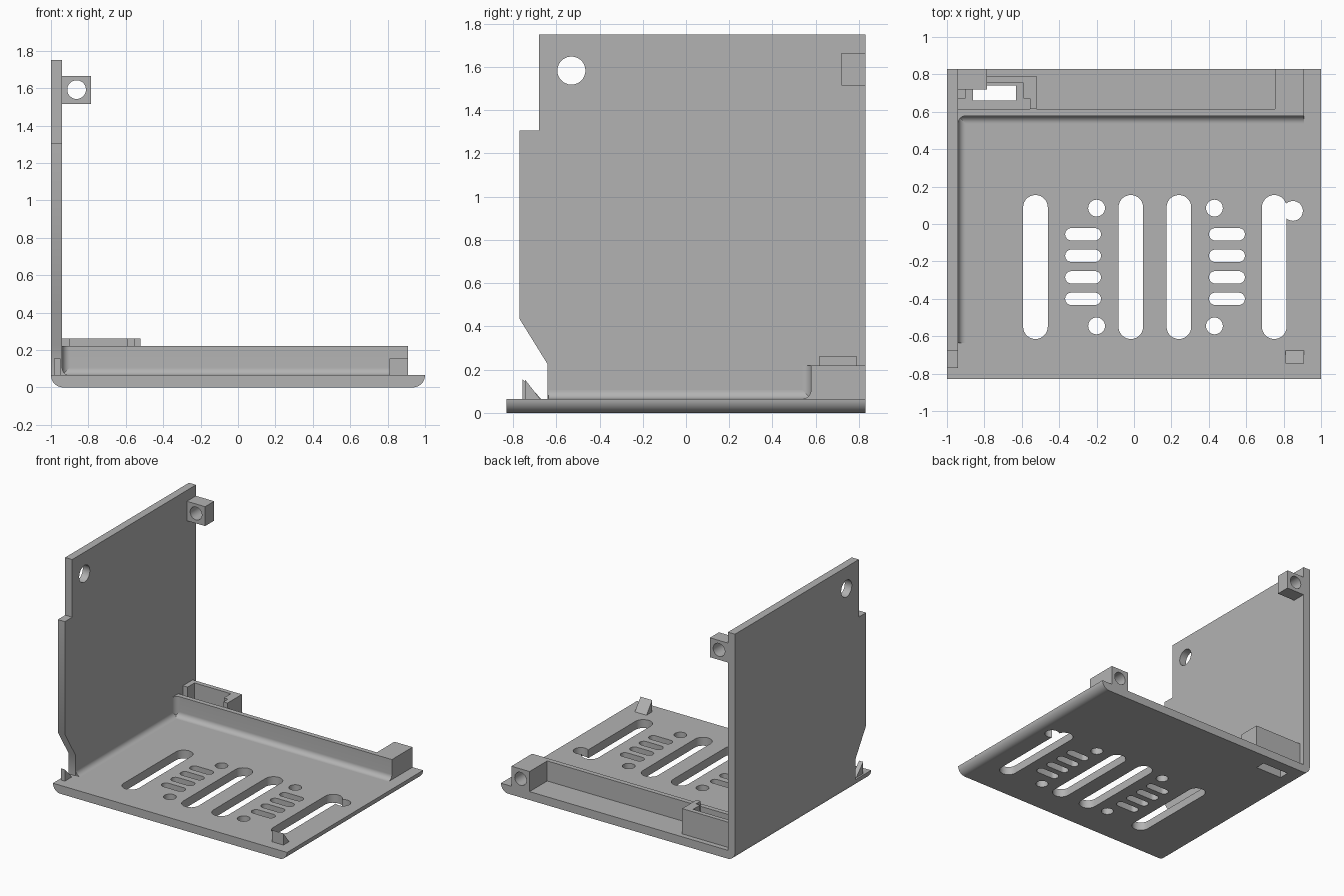
import bpy, bmesh
from math import sin, cos, pi
from mathutils import Vector

if "Cube" in bpy.data.objects:
    bpy.data.objects.remove(bpy.data.objects["Cube"])

grey = bpy.data.materials.new("plain_grey")
grey.use_nodes = True
grey.diffuse_color = (0.45, 0.45, 0.45, 1)
grey.node_tree.nodes["Principled BSDF"].inputs["Base Color"].default_value = grey.diffuse_color


def arc(cx, cy, r, start, end, n=10):
    angles = [start + (end - start) * i / n for i in range(n + 1)]
    return [(cx + r * cos(a), cy + r * sin(a)) for a in angles]


def rect(a0, a1, b0, b1):
    return [(a0, b0), (a1, b0), (a1, b1), (a0, b1)]


def slot(cx, cy, hx, hy):
    """Rounded slot outline with half sizes hx and hy; equal sizes give a circle."""
    if hx >= hy:
        d = hx - hy
        return arc(cx + d, cy, hy, -pi / 2, pi / 2, 14) + arc(cx - d, cy, hy, pi / 2 + 0.001, 1.5 * pi - 0.001, 14)
    d = hy - hx
    return arc(cx, cy + d, hx, 0, pi, 14) + arc(cx, cy - d, hx, pi, 2 * pi, 14)


def prism(name, outline, axis, lo, hi):
    """Extrude a 2D outline along an axis; outline uses the other two axes in order."""
    def place(p, t):
        c = list(p)
        c.insert("xyz".index(axis), t)
        return Vector(c)
    bm = bmesh.new()
    face = bm.faces.new([bm.verts.new(place(p, lo)) for p in outline])
    top = bmesh.ops.extrude_face_region(bm, geom=[face])["geom"]
    move = place((0, 0), hi - lo)
    bmesh.ops.translate(bm, vec=move, verts=[v for v in top if isinstance(v, bmesh.types.BMVert)])
    bmesh.ops.recalc_face_normals(bm, faces=bm.faces)
    mesh = bpy.data.meshes.new(name)
    bm.to_mesh(mesh)
    bm.free()
    mesh.materials.append(grey)
    ob = bpy.data.objects.new(name, mesh)
    bpy.context.collection.objects.link(ob)
    return ob


def cut(ob, outlines, axis, lo, hi):
    """Cut prisms out of a part and bake the result."""
    cutters = [prism("cutter", o, axis, lo, hi) for o in outlines]
    for c in cutters:
        c.hide_render = True
        m = ob.modifiers.new("cut", "BOOLEAN")
        m.operation, m.solver, m.object = "DIFFERENCE", "EXACT", c
    bpy.context.view_layer.update()
    baked = bpy.data.meshes.new_from_object(ob.evaluated_get(bpy.context.evaluated_depsgraph_get()))
    ob.modifiers.clear()
    ob.data = baked
    for c in cutters:
        bpy.data.objects.remove(c)


FLOOR, INNER, RIM = 0.065, -0.94, 0.22
parts = []

# Base plate with rounded lower side edges
base = prism("base_plate", [(1, FLOOR), (-1, FLOOR)] + arc(-1 + FLOOR, FLOOR, FLOOR, pi + 0.1, 1.5 * pi)
             + arc(1 - FLOOR, FLOOR, FLOOR, 1.5 * pi, 2 * pi - 0.1), "y", -0.83, 0.83)
holes = [slot(x, -0.23, 0.066, 0.385) for x in (-0.527, -0.017, 0.24, 0.75)]
for x in (-0.272, 0.497):
    holes += [slot(x, -0.055 - 0.115 * i, 0.096, 0.033) for i in range(4)]
for x in (-0.2, 0.43):
    holes += [slot(x, y, 0.045, 0.045) for y in (0.085, -0.545)]
holes += [slot(0.85, 0.07, 0.053, 0.053), rect(-0.86, -0.63, 0.66, 0.74)]
cut(base, holes, "z", -0.1, 0.2)
parts.append(base)

# Tall side wall
wall = prism("side_wall", [(0.83, FLOOR), (0.83, 1.75), (-0.68, 1.75), (-0.68, 1.305), (-0.77, 1.305),
                           (-0.77, 0.435), (-0.64, 0.225), (-0.64, FLOOR)], "x", -1, INNER)
cut(wall, [slot(-0.53, 1.583, 0.065, 0.065)], "x", -1.1, -0.8)
parts.append(wall)

# Rear rim and the fillets where walls meet
R = 0.04
parts.append(prism("rear_rim", [(0.615, FLOOR), (0.615, RIM), (0.578, RIM)]
                   + arc(0.578 - R, FLOOR + R, R, 0, -pi / 2), "x", INNER, 0.91))
parts.append(prism("side_fillet", [(INNER, FLOOR)] + arc(INNER + R, FLOOR + R, R, 1.5 * pi, pi),
                   "y", -0.635, 0.578))
parts.append(prism("corner_fillet", [(INNER, 0.578)] + arc(INNER + R, 0.578 - R, R, pi, pi / 2),
                   "z", FLOOR, RIM))

# Screw blocks: blind hole at the rear corner, through hole on the wall
block = prism("corner_block", rect(0.755, 0.91, FLOOR, RIM), "y", 0.61, 0.83)
cut(block, [slot(0.832, 0.143, 0.05, 0.05)], "y", 0.66, 0.9)
lug = prism("upper_lug", rect(INNER, -0.785, 1.515, 1.665), "y", 0.72, 0.83)
cut(lug, [slot(-0.863, 1.592, 0.05, 0.05)], "y", 0.6, 0.9)
parts += [block, lug]

# Socket walls around the rear opening
parts.append(prism("socket", [(INNER, 0.79), (-0.52, 0.79), (-0.52, 0.615), (-0.555, 0.615), (-0.555, 0.67),
                              (-0.59, 0.67), (-0.59, 0.755), (-0.9, 0.755), (-0.9, 0.67), (INNER, 0.67)],
                   "z", FLOOR, 0.26))

# Wedge clips at the front corners
for name, x0, x1, y0, y1 in (("right_clip", -0.985, -0.95, -0.755, -0.67),
                             ("left_clip", 0.81, 0.91, -0.745, -0.675)):
    parts.append(prism(name, [(y0, FLOOR), (y0, 0.155), (y1, FLOOR)], "x", x0, x1))

# Smooth curves, keep corners sharp
for ob in bpy.context.view_layer.objects:
    ob.select_set(ob in parts)
bpy.context.view_layer.objects.active = base
bpy.ops.object.shade_smooth_by_angle(angle=0.6)
